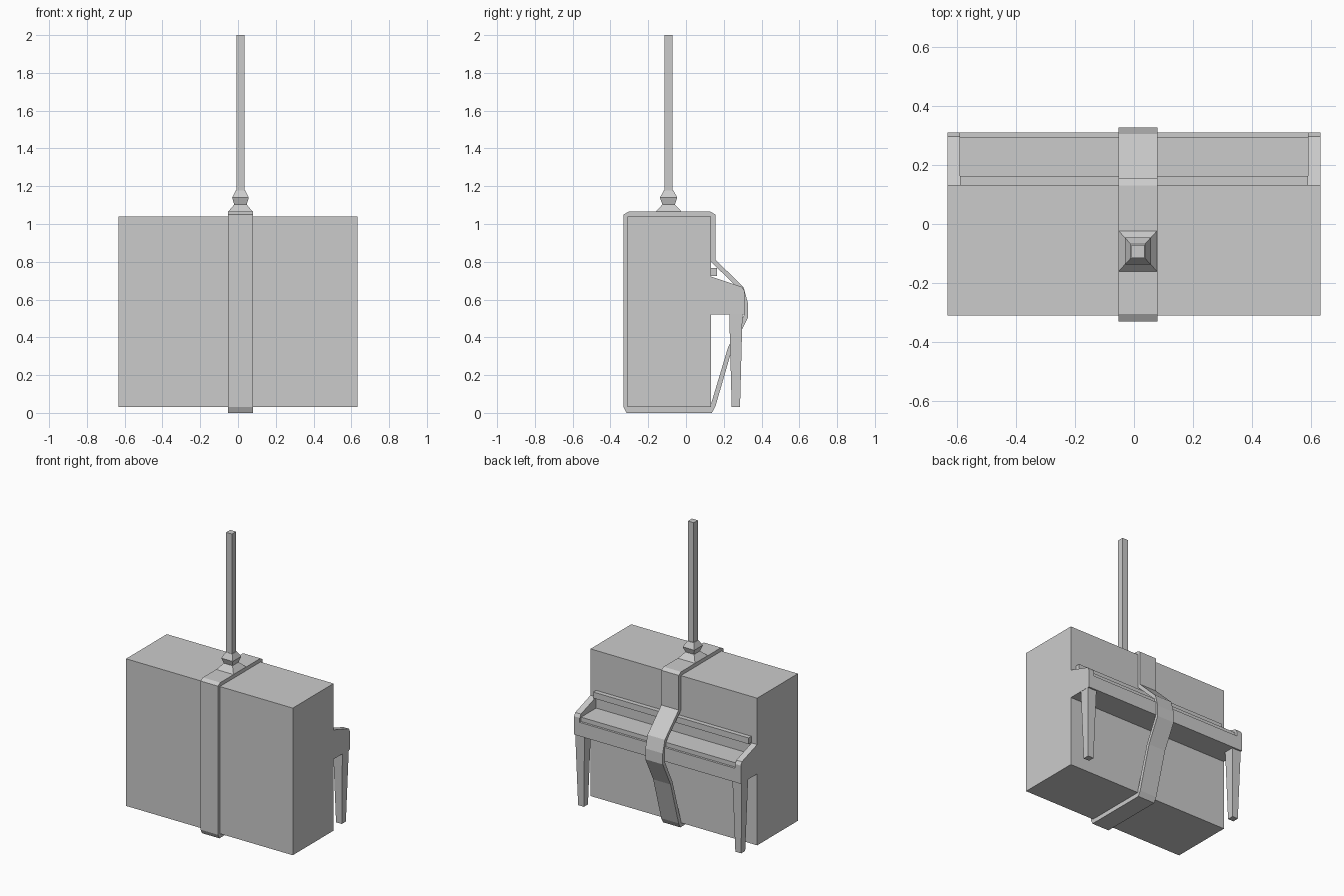
import bpy, bmesh

cube = bpy.data.objects.get("Cube")
if cube:
    bpy.data.objects.remove(cube, do_unlink=True)

grey = bpy.data.materials.new("plain grey")
grey.use_nodes = True
grey.diffuse_color = (0.6, 0.6, 0.6, 1)
grey.node_tree.nodes["Principled BSDF"].inputs["Base Color"].default_value = grey.diffuse_color


def finish(name, bm):
    bmesh.ops.recalc_face_normals(bm, faces=bm.faces)
    mesh = bpy.data.meshes.new(name)
    bm.to_mesh(mesh)
    bm.free()
    mesh.materials.append(grey)
    obj = bpy.data.objects.new(name, mesh)
    bpy.context.collection.objects.link(obj)
    return obj


def extrude_profile(name, profile, x0, x1):
    """Side profile of (y, z) points swept along x."""
    bm = bmesh.new()
    a = [bm.verts.new((x0, y, z)) for y, z in profile]
    b = [bm.verts.new((x1, y, z)) for y, z in profile]
    bm.faces.new(a)
    bm.faces.new(b)
    for i in range(len(a)):
        j = (i + 1) % len(a)
        bm.faces.new((a[i], a[j], b[j], b[i]))
    return finish(name, bm)


def box(name, x0, x1, y0, y1, z0, z1):
    return extrude_profile(name, [(y0, z0), (y1, z0), (y1, z1), (y0, z1)], x0, x1)


def square_stack(name, cx, cy, rings):
    """Square rings of (z, half x, half y) joined from bottom to top."""
    bm = bmesh.new()
    loops = [[bm.verts.new((cx + sx * hx, cy + sy * hy, z))
              for sx, sy in ((-1, -1), (1, -1), (1, 1), (-1, 1))]
             for z, hx, hy in rings]
    bm.faces.new(loops[0])
    bm.faces.new(loops[-1])
    for low, high in zip(loops, loops[1:]):
        for i in range(4):
            j = (i + 1) % 4
            bm.faces.new((low[i], low[j], high[j], high[i]))
    return finish(name, bm)


def ring_profile(name, outer, inner, x0, x1):
    """Closed band between two matching (y, z) loops."""
    bm = bmesh.new()
    rows = [[bm.verts.new((x, y, z)) for y, z in loop]
            for loop, x in ((outer, x0), (outer, x1), (inner, x1), (inner, x0))]
    n = len(outer)
    for k in range(4):
        p, q = rows[k], rows[(k + 1) % 4]
        for i in range(n):
            j = (i + 1) % n
            bm.faces.new((p[i], p[j], q[j], q[i]))
    return finish(name, bm)


half = 0.633      # half width of the piano
inner_x = 0.59    # inside of the cheeks

# Cabinet
box("cabinet", -half, half, -0.31, 0.132, 0.03, 1.04)

# Key bed with a lower lip along its edge, and the fall strip above
extrude_profile("key_bed", [(0.13, 0.52), (0.31, 0.52), (0.31, 0.615), (0.295, 0.615),
                            (0.295, 0.645), (0.13, 0.645)], -inner_x, inner_x)
box("fall_strip", -inner_x, inner_x, 0.13, 0.163, 0.725, 0.767)

# Cheeks and tapered legs at both ends
cheek = [(0.13, 0.52), (0.31, 0.52), (0.31, 0.645), (0.297, 0.667), (0.13, 0.722)]
for side, s in (("left", 1), ("right", -1)):
    extrude_profile(side + "_cheek", cheek, s * inner_x, s * half)
    square_stack(side + "_leg", s * (half - 0.036), 0.264,
                 [(0.03, 0.022, 0.022), (0.52, 0.035, 0.035)])

# Lifting strap wrapped around the whole piano
outer = [(-0.33, 0.03), (-0.315, 0), (0.137, 0), (0.156, 0.035), (0.243, 0.335),
         (0.328, 0.505), (0.328, 0.58), (0.305, 0.665), (0.155, 0.812),
         (0.155, 1.05), (0.13, 1.065), (-0.305, 1.065), (-0.33, 1.05)]
inner = [(-0.31, 0.035), (-0.308, 0.03), (0.128, 0.03), (0.132, 0.045), (0.222, 0.345),
         (0.306, 0.515), (0.306, 0.575), (0.287, 0.65), (0.132, 0.8),
         (0.132, 1.035), (0.128, 1.04), (-0.308, 1.04), (-0.31, 1.035)]
ring_profile("strap", outer, inner, -0.053, 0.079)

# Knot on the strap and the rope rising from it
square_stack("knot", 0.013, -0.092,
             [(1.064, 0.066, 0.07), (1.103, 0.033, 0.033),
              (1.14, 0.044, 0.046), (1.178, 0.025, 0.025)])
square_stack("rope", 0.013, -0.093, [(1.17, 0.022, 0.022), (2.0, 0.022, 0.022)])
